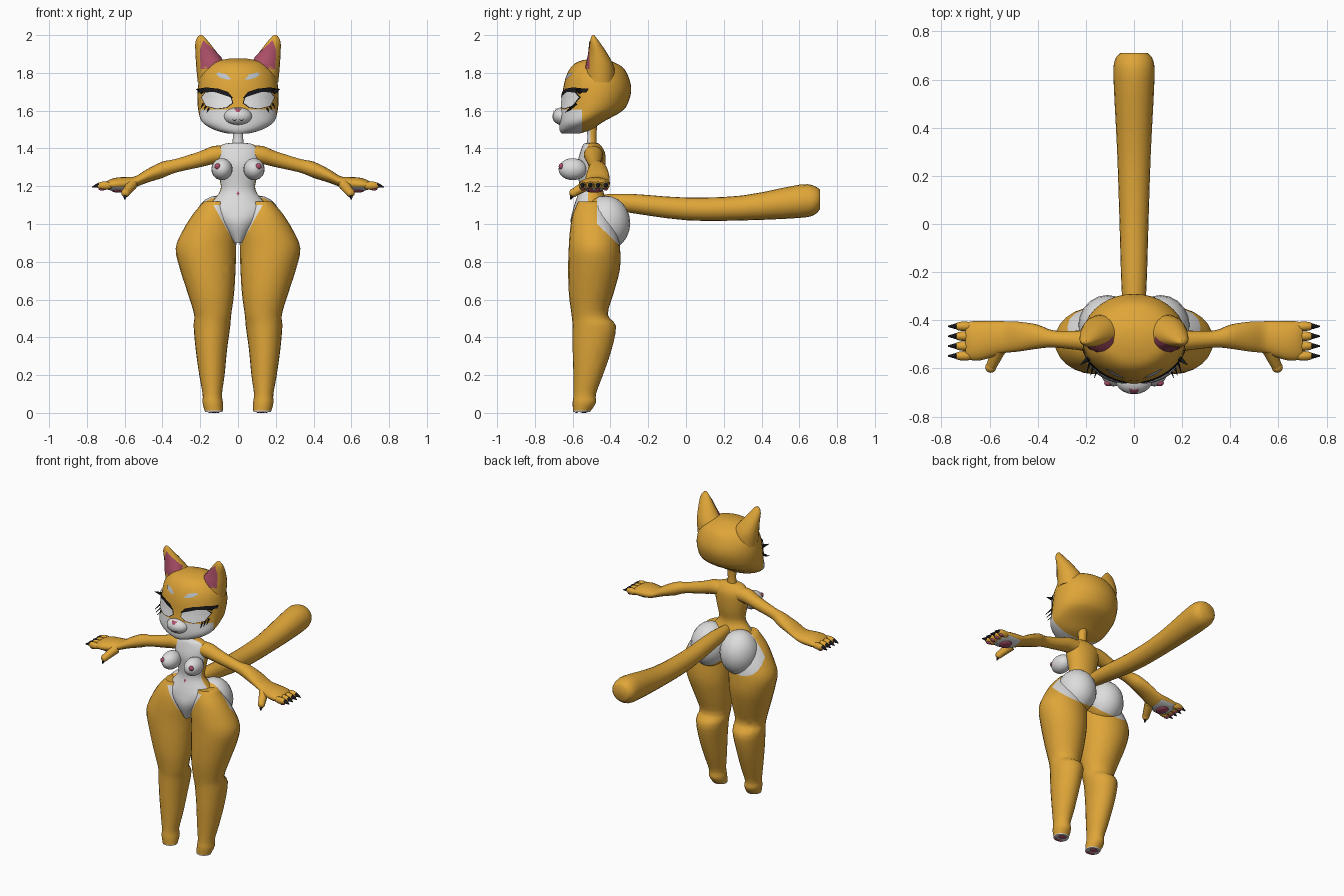
import bpy, bmesh, math
from mathutils import Vector, Matrix
from mathutils.bvhtree import BVHTree

cube = bpy.data.objects.get("Cube")
if cube:
    bpy.data.objects.remove(cube, do_unlink=True)


def material(name, r, g, b):
    m = bpy.data.materials.new(name)
    m.use_nodes = True
    m.diffuse_color = (r, g, b, 1)
    bsdf = next(n for n in m.node_tree.nodes if n.type == 'BSDF_PRINCIPLED')
    bsdf.inputs["Base Color"].default_value = (r, g, b, 1)
    return m


orange = material("orange fur", .74, .38, .04)
white = material("white fur", .72, .72, .72)
eye_white = material("eye white", .8, .8, .8)
pink = material("pink skin", .42, .08, .14)
black = material("black", .01, .01, .012)
grey = material("brow grey", .5, .55, .6)
SIDES = (("left", 1), ("right", -1))


def finish(name, bm, mat):
    bmesh.ops.recalc_face_normals(bm, faces=bm.faces)
    mesh = bpy.data.meshes.new(name)
    bm.to_mesh(mesh)
    bm.free()
    mesh.materials.append(mat)
    for p in mesh.polygons:
        p.use_smooth = True
    mesh.set_sharp_from_angle(angle=math.radians(50))
    obj = bpy.data.objects.new(name, mesh)
    bpy.context.scene.collection.objects.link(obj)
    return obj


def refine(rings, steps):
    """Spline through the rings."""
    out = []
    for i in range(len(rings) - 1):
        p = [Vector(rings[min(max(i + k, 0), len(rings) - 1)]) for k in (-1, 0, 1, 2)]
        for j in range(steps):
            t = j / steps
            out.append(p[1] + (p[2] - p[0]) * (t / 2)
                       + (2 * p[0] - 5 * p[1] + 4 * p[2] - p[3]) * (t * t / 2)
                       + (3 * p[1] - p[0] - 3 * p[2] + p[3]) * (t ** 3 / 2))
    return out + [Vector(rings[-1])]


def loft(name, axis, rings, mat, s=1, segs=20, steps=3):
    """Rings are (position on axis, centre u, centre v, radius u, radius v)."""
    bm = bmesh.new()
    loops = []
    for t, u, v, ru, rv in refine([Vector(r) for r in rings], steps):
        loop = []
        for k in range(segs):
            a = math.tau * k / segs
            co = [u + ru * math.cos(a), v + rv * math.sin(a)]
            co.insert("xyz".index(axis), t)
            loop.append(bm.verts.new((co[0] * s, co[1], co[2])))
        loops.append(loop)
    for lo, hi in zip(loops, loops[1:]):
        for k in range(segs):
            n = (k + 1) % segs
            bm.faces.new((lo[k], lo[n], hi[n], hi[k]))
    bm.faces.new(loops[0])
    bm.faces.new(loops[-1])
    return finish(name, bm, mat)


def ball(name, centre, radii, mat, s=1):
    bm = bmesh.new()
    place = Matrix.Translation((centre[0] * s, centre[1], centre[2]))
    bmesh.ops.create_uvsphere(bm, u_segments=20, v_segments=12, radius=1,
                              matrix=place @ Matrix.Diagonal((*radii, 1)))
    return finish(name, bm, mat)


def spike(name, start, end, r0, r1, mat, s=1):
    a, b = (Vector((p[0] * s, p[1], p[2])) for p in (start, end))
    bm = bmesh.new()
    turn = (b - a).to_track_quat('Z', 'Y').to_matrix().to_4x4()
    bmesh.ops.create_cone(bm, cap_ends=True, segments=10, radius1=r0, radius2=r1,
                          depth=(b - a).length, matrix=Matrix.Translation((a + b) / 2) @ turn)
    return finish(name, bm, mat)


def paint(obj, mat, planes):
    """Cut along the planes and colour the faces on the positive side of all."""
    bm = bmesh.new()
    bm.from_mesh(obj.data)
    for co, no in planes:
        bmesh.ops.bisect_plane(bm, geom=bm.verts[:] + bm.edges[:] + bm.faces[:],
                               plane_co=co, plane_no=no, dist=1e-5)
    obj.data.materials.append(mat)
    for f in bm.faces:
        c = f.calc_center_median()
        if all((c - Vector(co)).dot(Vector(no)) > 0 for co, no in planes):
            f.material_index = len(obj.data.materials) - 1
    bm.to_mesh(obj.data)
    bm.free()


def surface(*objs):
    bm = bmesh.new()
    for o in objs:
        bm.from_mesh(o.data)
    tree = BVHTree.FromBMesh(bm)
    bm.free()
    return tree


def decal(name, tree, outline, mat, s=1, lift=.005, grow=1):
    """Thin plate pressed onto a surface from the front."""
    pts = [Vector(p) for p in outline]
    mid = sum(pts, Vector((0, 0))) / len(pts)
    edge = [a.lerp(b, j / 3) for a, b in zip(pts, pts[1:] + pts[:1]) for j in range(3)]
    bm = bmesh.new()

    def stick(p):
        hit, no = tree.ray_cast(Vector((p.x * s, -2, p.y)), Vector((0, 1, 0)))[:2]
        if hit is None:
            hit, no = tree.find_nearest(Vector((p.x * s, -.56, p.y)))[:2]
        return bm.verts.new(hit + (no if no.y < 0 else -no) * lift)

    loops = [[stick(mid + (p - mid) * k * grow) for p in edge] for k in (1, .75, .5, .25)]
    centre = stick(mid)
    for i in range(len(edge)):
        n = (i + 1) % len(edge)
        for lo, hi in zip(loops, loops[1:]):
            bm.faces.new((lo[i], lo[n], hi[n], hi[i]))
        bm.faces.new((loops[-1][i], loops[-1][n], centre))
    return finish(name, bm, mat)


# Colour regions shared by torso and legs
groin = [((0, -.47, 0), (0, -1, 0)), ((0, 0, 1.1), (0, 0, -1)),
         ((.13, 0, 1.1), (-.2, 0, .11)), ((-.13, 0, 1.1), (.2, 0, .11))]
rump = [((0, -.47, 1), (0, .125, .13)), ((0, -.47, 0), (0, 1, 0)),
        ((0, 0, 1.13), (0, 0, -1))]

# Torso and neck
torso = loft("torso", "z", [
    (.9, 0, -.53, .02, .04), (1, 0, -.51, .1, .1), (1.07, 0, -.5, .165, .1),
    (1.12, 0, -.5, .135, .085), (1.18, 0, -.503, .092, .063), (1.25, 0, -.5, .1, .07),
    (1.32, 0, -.5, .115, .075), (1.38, 0, -.495, .12, .065), (1.42, 0, -.5, .085, .045),
    (1.43, 0, -.5, .03, .025)], orange, segs=28)
paint(torso, white, [((0, -.52, 0), (0, -1, 0)), ((0, 0, 1.1), (0, 0, 1))])
paint(torso, white, groin)
paint(torso, white, rump)
neck = loft("neck", "z", [(1.4, 0, -.5, .035, .03), (1.46, 0, -.498, .027, .024),
                          (1.54, 0, -.5, .032, .03)], orange)
paint(neck, white, [((0, -.505, 0), (0, -1, 0))])
decal("navel", surface(torso), [(-.008, 1.16), (0, 1.148), (.008, 1.16), (0, 1.172)], pink)

# Tail
loft("tail", "y", [
    (-.46, 0, 1.12, .03, .035), (-.3, 0, 1.11, .05, .05), (0, 0, 1.08, .06, .06),
    (.3, 0, 1.085, .07, .066), (.6, 0, 1.12, .085, .088), (.68, 0, 1.125, .08, .076),
    (.71, 0, 1.13, .057, .05)], orange)

# Head and muzzle
head = loft("head", "z", [
    (1.48, 0, -.61, .06, .05), (1.5, 0, -.585, .13, .085), (1.54, 0, -.555, .19, .115),
    (1.6, 0, -.5, .21, .165), (1.66, 0, -.478, .215, .178), (1.72, 0, -.47, .213, .18),
    (1.78, 0, -.47, .2, .165), (1.83, 0, -.472, .165, .137), (1.86, 0, -.48, .12, .09),
    (1.875, 0, -.47, .05, .035)], orange, segs=36)
paint(head, white, [((0, -.55, 0), (0, -1, 0)), ((0, 0, 1.605), (0, 0, -1))])
muzzle = ball("muzzle", (0, -.652, 1.57), (.075, .055, .048), white)
face = surface(head, muzzle)
decal("nose", face, [(-.02, 1.608), (.02, 1.608), (.008, 1.592), (-.008, 1.592)], pink)

eye = [(.03, 1.64), (.04, 1.675), (.1, 1.698), (.165, 1.7), (.187, 1.67),
       (.165, 1.625), (.11, 1.61), (.06, 1.617)]
lid = [(.025, 1.665), (.045, 1.675), (.1, 1.697), (.165, 1.698), (.205, 1.695),
       (.207, 1.715), (.16, 1.722), (.1, 1.715), (.05, 1.698)]
brow = [(.035, 1.765), (.055, 1.763), (.09, 1.772), (.118, 1.793), (.1, 1.8), (.06, 1.79)]
lip = [(0, 1.556), (.018, 1.546), (.036, 1.556), (.018, 1.551)]
ear_inside = [(.075, 1.83), (.07, 1.86), (.13, 1.92), (.185, 1.972), (.2, 1.92), (.195, 1.82)]

for side, s in SIDES:
    # Face details
    decal(side + "_eye_rim", face, eye, black, s, .003, 1.07)
    decal(side + "_eye", face, eye, eye_white, s, .006)
    decal(side + "_upper_lid", face, lid, black, s, .009)
    decal(side + "_brow", face, brow, grey, s)
    decal(side + "_lip", face, lip, black, s, .003)
    spike(side + "_lash_wing", (.19, -.56, 1.7), (.222, -.585, 1.715), .012, .001, black, s)
    for i in range(3):
        x, z = .185 - .016 * i, 1.635 - .011 * i
        spike(side + "_lash", (x, -.58 - .012 * i, z), (x + .012, -.62 - .01 * i, z - .022),
              .005, .001, black, s)

    # Ears
    ear = loft(side + "_ear", "z", [
        (1.75, .125, -.455, .088, .08), (1.83, .138, -.455, .083, .075),
        (1.9, .165, -.465, .06, .05), (1.96, .189, -.482, .037, .027),
        (1.99, .196, -.49, .018, .012), (2, .197, -.49, .005, .005)], orange, s)
    decal(side + "_ear_inside", surface(ear), ear_inside, pink, s, .004)

    # Chest
    ball(side + "_breast", (.085, -.6, 1.29), (.056, .075, .058), white, s)
    ball(side + "_chest_spot", (.108, -.661, 1.305), (.016, .013, .016), pink, s)

    # Legs, rump and soles
    leg = loft(side + "_leg", "z", [
        (.006, .128, -.553, .047, .045), (.055, .134, -.538, .054, .062),
        (.1, .136, -.536, .051, .059), (.2, .138, -.518, .067, .078),
        (.335, .141, -.497, .083, .103), (.46, .138, -.486, .097, .115),
        (.52, .134, -.51, .098, .096), (.63, .143, -.502, .122, .118),
        (.76, .16, -.487, .147, .137), (.87, .17, -.485, .16, .136),
        (.96, .152, -.49, .143, .125), (1.05, .135, -.5, .105, .1),
        (1.12, .12, -.5, .06, .07)], orange, s, 24)
    paint(leg, white, groin)
    paint(leg, white, rump)
    paint(leg, white, [((0, 0, .012), (0, 0, -1))])
    ball(side + "_sole_pad", (.128, -.54, .006), (.028, .02, .006), pink, s)
    for i in range(3):
        ball(side + "_toe_pad", (.106 + .022 * i, -.58, .006), (.009, .01, .006), pink, s)
    cheek = ball(side + "_rump", (.11, -.425, 1.005), (.122, .13, .145), orange, s)
    paint(cheek, white, rump[:2])

    # Arm with palm
    arm = loft(side + "_arm", "x", [
        (.05, -.49, 1.37, .05, .045), (.13, -.49, 1.365, .05, .048),
        (.2, -.485, 1.343, .043, .042), (.33, -.478, 1.308, .035, .036),
        (.4, -.468, 1.287, .05, .043), (.48, -.468, 1.255, .062, .036),
        (.54, -.47, 1.225, .066, .029), (.58, -.476, 1.215, .074, .034),
        (.64, -.485, 1.21, .082, .036), (.68, -.485, 1.207, .08, .028),
        (.7, -.485, 1.205, .072, .018)], orange, s)
    paint(arm, white, [((0, 0, 1.197), (0, 0, -1)), ((.57 * s, 0, 0), (s, 0, 0))])
    ball(side + "_palm_pad", (.635, -.485, 1.178), (.035, .045, .012), pink, s)

    # Fingers, thumb and claws
    for i in range(4):
        y = -.425 - .041 * i
        ball(side + "_finger", (.705, y, 1.203), (.045, .02, .022), orange, s)
        ball(side + "_finger_pad", (.72, y, 1.186), (.018, .012, .009), pink, s)
        spike(side + "_claw", (.735, y, 1.206), (.772, y, 1.195), .014, .003, black, s)
    spike(side + "_thumb", (.56, -.52, 1.21), (.595, -.595, 1.165), .03, .022, orange, s)
    ball(side + "_thumb_tip", (.595, -.595, 1.165), (.023, .023, .023), orange, s)
    spike(side + "_thumb_claw", (.597, -.602, 1.152), (.6, -.612, 1.13), .012, .003, black, s)
